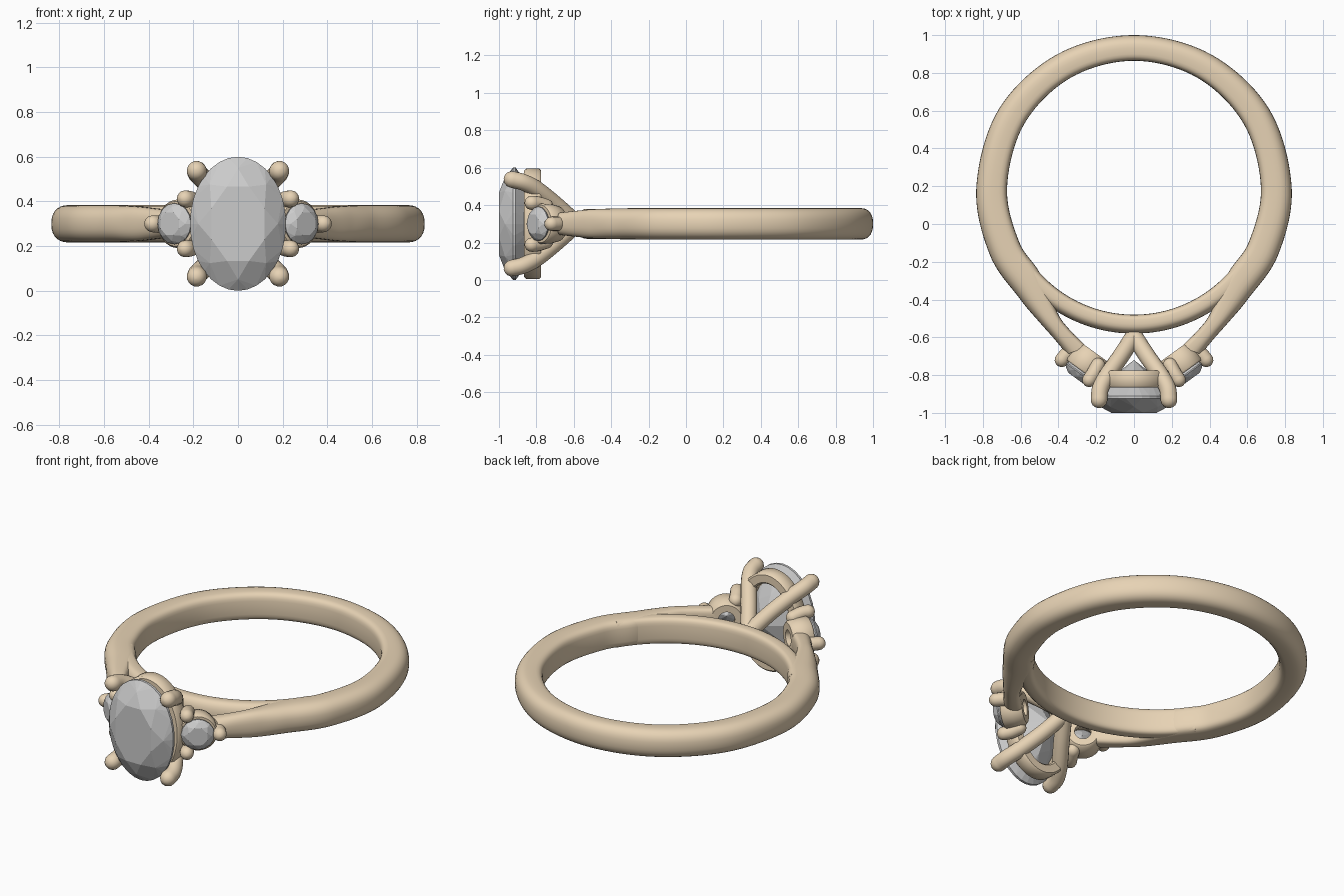
import bpy, bmesh
from math import sin, cos, pi, radians
from mathutils import Vector, Matrix

if "Cube" in bpy.data.objects:
    bpy.data.objects.remove(bpy.data.objects["Cube"])

gold = bpy.data.materials.new("warm_gold")
gold.diffuse_color = (0.80, 0.65, 0.46, 1)
gold.use_nodes = True
gold.node_tree.nodes["Principled BSDF"].inputs["Base Color"].default_value = gold.diffuse_color
CY, CZ, RI = 0.192, 0.30, 0.672      # finger hole centre, mid height, radius


def finish(name, bm, metal=True, matrix=None):
    if matrix:
        bm.transform(matrix)
    bmesh.ops.recalc_face_normals(bm, faces=bm.faces)
    me = bpy.data.meshes.new(name)
    bm.to_mesh(me)
    bm.free()
    ob = bpy.data.objects.new(name, me)
    bpy.context.collection.objects.link(ob)
    if metal:
        me.materials.append(gold)
        bpy.ops.object.select_all(action='DESELECT')
        ob.select_set(True)
        bpy.context.view_layer.objects.active = ob
        bpy.ops.object.shade_smooth_by_angle(angle=radians(45))
    return ob


def skin(name, rows, wrap=False, matrix=None):
    """Join a series of closed loops into a surface, capped unless wrapped."""
    bm = bmesh.new()
    vs = [[bm.verts.new(p) for p in row] for row in rows]
    n = len(vs[0])
    for i in range(len(vs) if wrap else len(vs) - 1):
        a, b = vs[i], vs[(i + 1) % len(vs)]
        for j in range(n):
            k = (j + 1) % n
            bm.faces.new((a[j], a[k], b[k], b[j]))
    if not wrap:
        bm.faces.new(vs[0])
        bm.faces.new(vs[-1])
    return finish(name, bm, matrix=matrix)


def smooth_path(pts, steps):
    """Catmull-Rom interpolation through points of any dimension."""
    pts = [Vector(p) for p in pts]
    pts = [2 * pts[0] - pts[1]] + pts + [2 * pts[-1] - pts[-2]]
    out = []
    for i in range(1, len(pts) - 2):
        a, b, c, d = pts[i - 1:i + 3]
        for s in range(steps):
            t = s / steps
            out.append(0.5 * (2 * b + (c - a) * t + (2 * a - 5 * b + 4 * c - d) * t * t
                              + (3 * b - a - 3 * c + d) * t ** 3))
    return out + [pts[-2]]


def band_section(inner, outer, h, n=28):
    """Rounded D section between an inner and an outer point."""
    mid, half = (inner + outer) / 2, (outer - inner) / 2
    row = []
    for k in range(n):
        a = 2 * pi * k / n
        c, s = cos(a), sin(a)
        e = 2 / 2.4 if c > 0 else 2 / 4
        u = abs(c) ** e * (1 if c > 0 else -1)
        v = abs(s) ** e * (1 if s > 0 else -1)
        p = mid + half * u
        row.append((p.x, p.y, CZ + h * v))
    return row


def polar(deg, r):                   # angle measured from the front
    a = radians(deg)
    return (r * sin(a), CY - r * cos(a))


# Shank: open band running from one raised shoulder round the back to the other
half = [((0.25, -0.65), (0.355, -0.69), 0.06),
        ((0.345, -0.555), (0.425, -0.605), 0.07),
        ((0.405, -0.47), (0.505, -0.515), 0.078),
        (polar(48, RI), (0.605, -0.395), 0.083)]
half += [(polar(a, RI), polar(a, r), 0.084)
         for a, r in ((65, 0.842), (90, 0.835), (120, 0.828), (150, 0.815), (180, 0.808))]
stations = [(*i, *o, h) for i, o, h in half]
stations += [(-a, b, -c, d, h) for a, b, c, d, h in reversed(stations[:-1])]
inner = smooth_path([(s[0], s[1], 0) for s in stations], 10)
outer = smooth_path([(s[2], s[3], 0) for s in stations], 10)
heights = smooth_path([(s[4], 0, 0) for s in stations], 10)
skin("shank", [band_section(i, o, h.x) for i, o, h in zip(inner, outer, heights)])

# Bridge closing the finger hole under the stones
skin("bridge", [band_section(Vector(polar(a, RI)), Vector(polar(a, 0.772)), 0.08)
                for a in range(-58, 59, 2)])


def tube(name, pts, r, matrix=None, n=16):
    """Round rod with hemispherical ends."""
    path = smooth_path(pts, 6)
    first, last = (path[0] - path[1]).normalized(), (path[-1] - path[-2]).normalized()
    caps = [radians(a) for a in (85, 65, 45, 22)]
    st = [(path[0] + first * r * sin(a), r * cos(a), -first) for a in caps]
    for i, p in enumerate(path):
        t = path[min(i + 1, len(path) - 1)] - path[max(i - 1, 0)]
        st.append((p, r, t.normalized()))
    st += [(path[-1] + last * r * sin(a), r * cos(a), last) for a in reversed(caps)]
    side = Vector((0, 0, 1)) if abs(st[0][2].z) < 0.9 else Vector((1, 0, 0))
    rows = []
    for p, rad, t in st:
        side = (side - t * side.dot(t)).normalized()
        up = t.cross(side)
        rows.append([p + rad * (side * cos(2 * pi * k / n) + up * sin(2 * pi * k / n))
                     for k in range(n)])
    skin(name, rows, matrix=matrix)


def collar(name, rx, rz, profile, matrix):
    """Oval ring about the local y axis; profile holds (radial offset, y)."""
    rows = []
    for k in range(64):
        c, s = cos(2 * pi * k / 64), sin(2 * pi * k / 64)
        rows.append([((rx + d) * c, y, (rz + d) * s) for d, y in profile])
    skin(name, rows, wrap=True, matrix=matrix)


def gem(name, rx, rz, crown, depth, matrix, girdle=32):
    """Faceted brilliant facing local -y, girdle at y = 0."""
    bm = bmesh.new()
    rings = [(8, 0.60, -crown, 0), (8, 0.83, -crown * 0.60, 0.5), (girdle, 1, -0.06 * crown, 0),
             (girdle, 1, 0.12 * crown, 0), (8, 0.52, depth * 0.56, 0.5)]
    for n, f, y, off in rings:
        for k in range(n):
            a = 2 * pi * (k + off) / n + pi / 8
            bm.verts.new((rx * f * cos(a), y, rz * f * sin(a)))
    bm.verts.new((0, depth, 0))
    bmesh.ops.convex_hull(bm, input=bm.verts)
    bmesh.ops.dissolve_limit(bm, angle_limit=radians(1), verts=bm.verts, edges=bm.edges)
    finish(name, bm, metal=False, matrix=matrix)


# Centre setting: oval stone, gallery collar and four curved prongs
gem("centre_stone", 0.215, 0.30, 0.08, 0.20, Matrix.Translation((0, -0.92, CZ)))
collar("centre_gallery", 0.20, 0.285,
       [(-0.055, -0.035), (-0.045, -0.045), (0, -0.045), (0.01, -0.035),
        (0.01, 0.035), (0, 0.045), (-0.045, 0.045), (-0.055, 0.035)],
       Matrix.Translation((0, -0.82, CZ)))
for sx in (-1, 1):
    for sz in (-1, 1):
        tube("centre_prong", [(sx * x, y, CZ + sz * z) for x, y, z in
                              ((0.005, -0.60, 0.015), (0.07, -0.70, 0.105), (0.14, -0.80, 0.185),
                               (0.177, -0.87, 0.222), (0.185, -0.93, 0.237))], 0.045)

# Side settings: small round stone, cup and three prongs, tilted outward
place = Matrix.Translation((0.285, -0.79, CZ)) @ Matrix.Rotation(radians(36), 4, 'Z')
for label, flip in (("right", 1), ("left", -1)):
    m = Matrix.Diagonal((flip, 1, 1, 1)) @ place
    gem(label + "_side_stone", 0.092, 0.092, 0.035, 0.09, m, 16)
    collar(label + "_cup", 0.1, 0.1,
           [(-0.02, 0.015), (0.0, 0.015), (0.008, 0.025), (0.005, 0.08), (-0.005, 0.125),
            (-0.015, 0.135), (-0.055, 0.135), (-0.055, 0.10)], m)
    for x, z in ((0.12, 0), (-0.06, 0.112), (-0.06, -0.112)):
        tube(label + "_side_prong", [(x * 0.85, 0.09, z * 0.85), (x * 0.97, 0.04, z * 0.97),
                                     (x, 0, z)], 0.038, m)
